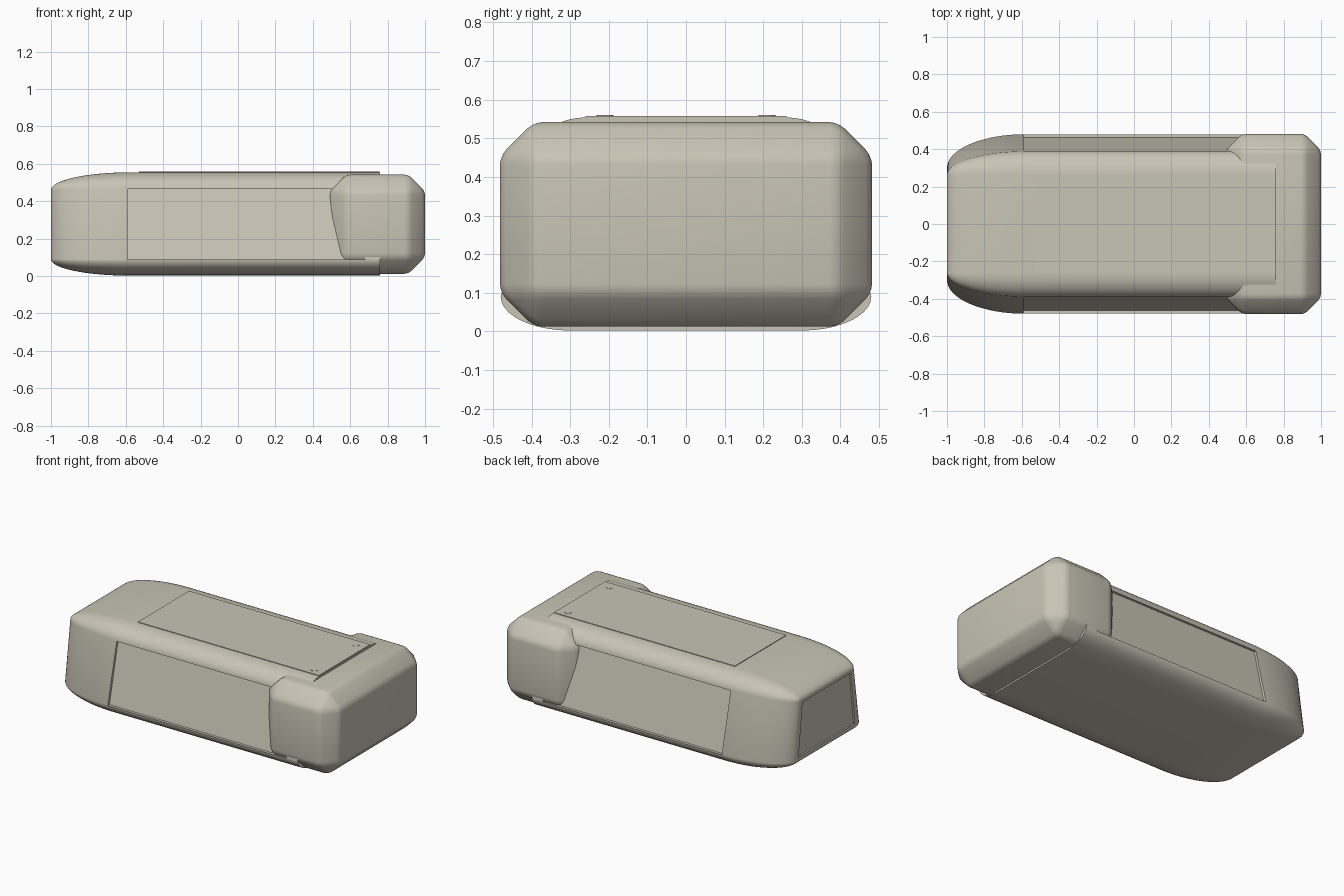
import bpy, bmesh, math

if "Cube" in bpy.data.objects:
    bpy.data.objects.remove(bpy.data.objects["Cube"])

mat = bpy.data.materials.new("warm grey plastic")
mat.diffuse_color = (0.58, 0.555, 0.465, 1)
mat.use_nodes = True
mat.node_tree.nodes["Principled BSDF"].inputs["Base Color"].default_value = mat.diffuse_color


def finish(name, bm):
    bmesh.ops.recalc_face_normals(bm, faces=bm.faces[:])
    me = bpy.data.meshes.new(name)
    bm.to_mesh(me)
    bm.free()
    ob = bpy.data.objects.new(name, me)
    bpy.context.collection.objects.link(ob)
    me.materials.append(mat)
    return ob


def loft(name, rings):
    """Closed solid through a list of equal-length point rings."""
    bm = bmesh.new()
    vs = [[bm.verts.new(p) for p in r] for r in rings]
    n = len(vs[0])
    for a, b in zip(vs, vs[1:]):
        for i in range(n):
            j = (i + 1) % n
            bm.faces.new((a[i], a[j], b[j], b[i]))
    bm.faces.new(vs[0])
    bm.faces.new(vs[-1])
    bmesh.ops.remove_doubles(bm, verts=bm.verts[:], dist=1e-5)
    return finish(name, bm)


def prism(name, yz, x0, x1):
    return loft(name, [[(x, y, z) for y, z in yz] for x in (x0, x1)])


def activate(ob):
    bpy.ops.object.select_all(action='DESELECT')
    ob.select_set(True)
    bpy.context.view_layer.objects.active = ob


def smooth(ob, deg=30):
    activate(ob)
    bpy.ops.object.shade_smooth_by_angle(angle=math.radians(deg))


def cut(ob, cutter):
    m = ob.modifiers.new("cut", 'BOOLEAN')
    m.operation = 'DIFFERENCE'
    m.solver = 'EXACT'
    m.object = cutter
    activate(ob)
    bpy.ops.object.modifier_apply(modifier=m.name)
    bpy.data.objects.remove(cutter)


# Body: core trapezoid with elliptical rounding that shrinks to the flat nose
def section(x, t, n=10):
    # core y, core z, radius y, radius z, start angle
    corners = [(0.30, 0.09, 0.18, 0.088, -90), (0.26, 0.46, 0.13, 0.094, 0)]
    half = []
    for cy, cz, ry, rz, a0 in corners:
        for i in range(n + 1):
            a = math.radians(a0 + 90 * i / n)
            half.append((x, cy + t * ry * math.cos(a), cz + t * rz * math.sin(a)))
    return half + [(x, -y, z) for x, y, z in reversed(half)]


rings = []
for i in range(17):
    a = math.radians(90 * (1 - i / 16))
    rings.append(section(-0.58 - 0.42 * math.sin(a), math.cos(a)))
rings.append(section(0.76, 1))
body = loft("body", rings)

# Recessed side panels and recessed nose window
for s in (1, -1):
    panel = [(0.462, 0.087), (0.6, 0.087), (0.6, 0.465), (0.374, 0.465)]
    cut(body, prism("side_cutter", [(s * y, z) for y, z in panel], -0.59, 0.68))
nose = [(-0.285, 0.105), (0.285, 0.105), (0.245, 0.445), (-0.245, 0.445)]
cut(body, prism("nose_cutter", nose, -1.1, -0.99))
smooth(body)

# Rear end cap: broad chamfers with softened edges
w, z0, z1 = 0.482, 0.012, 0.542
cap = prism("end_cap", [(-w, z0), (w, z0), (w, z1), (-w, z1)], 0.49, 1.0)
for width, seg in ((0.088, 1), (0.022, 3)):
    b = cap.modifiers.new("bevel", 'BEVEL')
    b.width, b.segments = width, seg
    b.limit_method = 'ANGLE'
    b.angle_limit = math.radians(25)
    activate(cap)
    bpy.ops.object.modifier_apply(modifier=b.name)
smooth(cap, 40)

# Thin top cover plate
prism("top_plate", [(-0.26, 0.55), (0.26, 0.55), (0.26, 0.558), (-0.26, 0.558)], -0.53, 0.757)

# Screw heads
for side, y in (("left", 0.21), ("right", -0.21)):
    circle = [(0.69 + 0.022 * math.cos(k * math.pi / 12),
               y + 0.022 * math.sin(k * math.pi / 12)) for k in range(24)]
    smooth(loft("screw_" + side, [[(px, py, z) for px, py in circle] for z in (0.552, 0.56)]))
